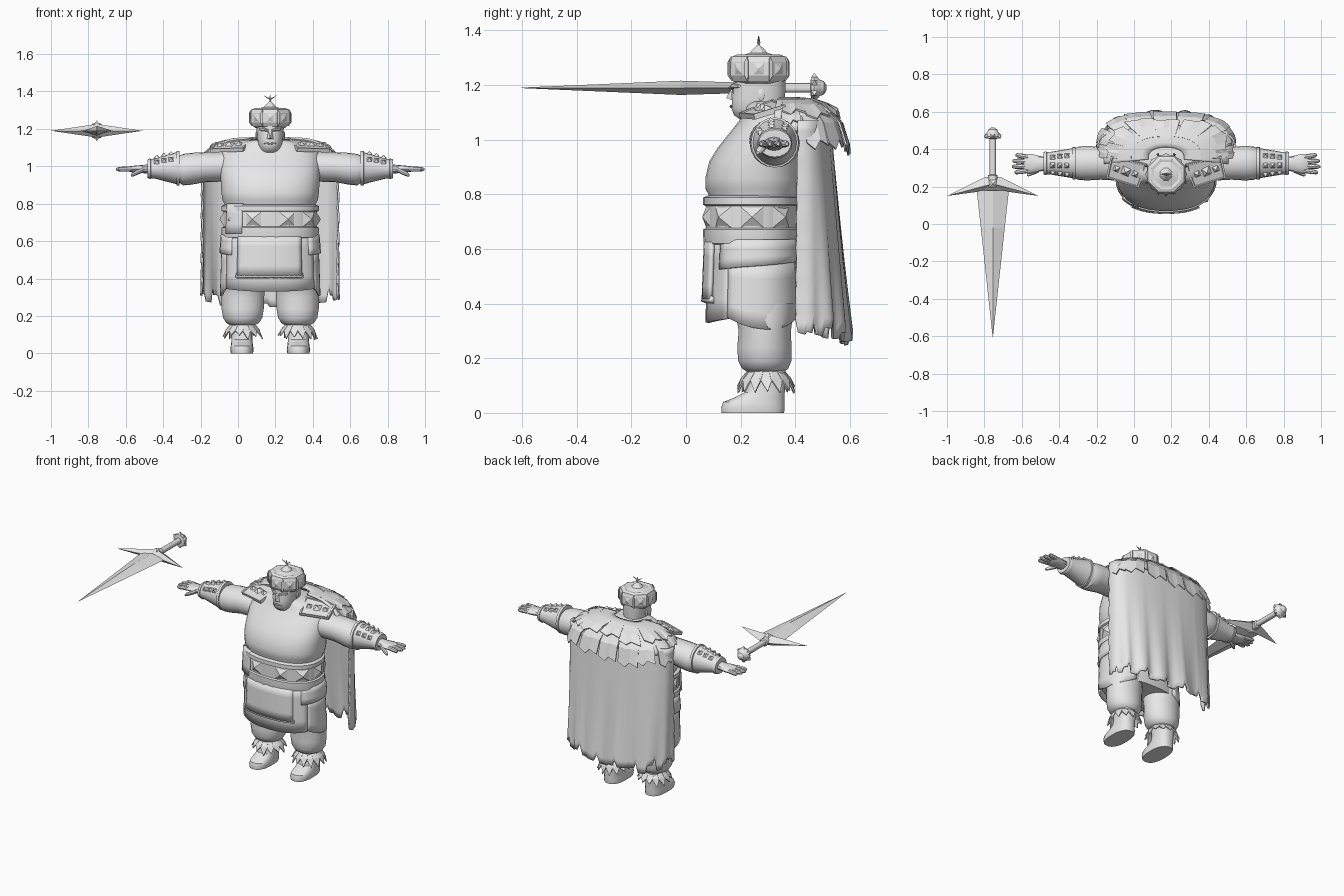
import bpy, bmesh, math, random
from mathutils import Vector, Matrix
from math import sin, cos, pi, radians

if "Cube" in bpy.data.objects:
    bpy.data.objects.remove(bpy.data.objects["Cube"])

random.seed(4)
CX = 0.172  # the figure stands to the right of the floating sword
grey = bpy.data.materials.new("warm_grey")
grey.diffuse_color = (0.8, 0.8, 0.8, 1)
grey.use_nodes = True
grey.node_tree.nodes["Principled BSDF"].inputs["Base Color"].default_value = grey.diffuse_color


def add(name, verts, faces, angle=35, thick=0):
    bm = bmesh.new()
    vs = [bm.verts.new(Vector(v) + Vector((CX, 0, 0))) for v in verts]
    for f in faces:
        bm.faces.new([vs[i] for i in f])
    bmesh.ops.recalc_face_normals(bm, faces=bm.faces)
    me = bpy.data.meshes.new(name)
    bm.to_mesh(me)
    bm.free()
    me.materials.append(grey)
    ob = bpy.data.objects.new(name, me)
    bpy.context.collection.objects.link(ob)
    if thick:
        m = ob.modifiers.new("thickness", 'SOLIDIFY')
        m.thickness, m.offset = thick, 0
    if angle:
        bpy.ops.object.select_all(action='DESELECT')
        ob.select_set(True)
        bpy.context.view_layer.objects.active = ob
        bpy.ops.object.shade_smooth_by_angle(angle=radians(angle))
    return ob


def loft(name, rings, angle=35):
    n = len(rings[0])
    faces = [(r * n + i, r * n + (i + 1) % n, (r + 1) * n + (i + 1) % n, (r + 1) * n + i)
             for r in range(len(rings) - 1) for i in range(n)]
    faces += [tuple(range(n)), tuple(range((len(rings) - 1) * n, len(rings) * n))]
    return add(name, [p for r in rings for p in r], faces, angle)


def power(v, p):
    return math.copysign(abs(v) ** p, v)


def zring(z, front, back, rx, x=0, n=32, p=0.85):
    cy, ry = (front + back) / 2, (back - front) / 2
    return [(x + rx * power(cos(a), p), cy + ry * power(sin(a), p), z)
            for a in (2 * pi * (i + 0.5) / n for i in range(n))]


def xring(x, cy, cz, ry, rz, n=20):
    return [(x, cy + ry * cos(2 * pi * i / n), cz + rz * sin(2 * pi * i / n)) for i in range(n)]


def grid(name, nu, nv, fn, thick=0.01, angle=35):
    verts = [fn(i / nu, j / nv) for j in range(nv + 1) for i in range(nu + 1)]
    w = nu + 1
    faces = [(j * w + i, j * w + i + 1, (j + 1) * w + i + 1, (j + 1) * w + i)
             for j in range(nv) for i in range(nu)]
    return add(name, verts, faces, angle, thick)


def stud(name, pos, normal, w, h, height):
    # four-sided pyramid standing on a surface
    q = Vector(normal).to_track_quat('Z', 'Y')
    pts = [(-w, -h, 0), (w, -h, 0), (w, h, 0), (-w, h, 0), (0, 0, height)]
    add(name, [Vector(pos) + q @ Vector(p) for p in pts],
        [(0, 1, 2, 3), (0, 1, 4), (1, 2, 4), (2, 3, 4), (3, 0, 4)], 0)


# tunic
loft("torso", [zring(*r) for r in (
    (.60, .085, .41, .24), (.80, .082, .42, .245), (.82, .07, .43, .256), (.86, .07, .435, .262),
    (.92, .084, .435, .265), (.97, .115, .445, .268), (1.02, .155, .45, .27), (1.07, .195, .45, .262),
    (1.10, .215, .445, .235), (1.125, .22, .43, .16), (1.14, .235, .40, .10))])

# skirt with overlapping front, side and hip panels
loft("skirt", [zring(*r) for r in ((.35, .11, .40, .258), (.45, .10, .41, .26), (.64, .085, .41, .245))])


def wrap(a0, a1, z0, z1, grow, drop=0, slant=0):
    # curved panel round the hips; angle 0 is the front
    def fn(u, v):
        a = radians(a0 + (a1 - a0) * u)
        z = z0 + (z1 - z0) * v - drop * sin(pi * u) * (1 - v) + slant * u * (1 - v)
        k = grow + 0.008 * (1 - v)
        return ((.25 + k) * power(sin(a), .85), .25 - (.16 + k) * power(cos(a), .85), z)
    return fn


grid("front_panel", 16, 4, wrap(-60, 60, .345, .64, .003, .015), .016)
grid("apron_flap", 12, 4, wrap(-36, 34, .415, .625, .018), .014)
grid("apron_border", 12, 1, wrap(-38, 36, .405, .425, .018), .022)
for s, side in ((1, "right"), (-1, "left")):
    grid(side + "_hip_panel", 16, 4, wrap(s * 60, s * 150, .35, .55, .003, .045), .016)
    grid(side + "_hip_wrap", 10, 3, wrap(s * 48, s * 155, .525, .635, .007, 0, .03), .014)

# belt with two rims, pyramid studs and a buckle
loft("belt", [zring(z, .078 - g, .405 + g, .245 + g) for z, g in (
    (.615, 0), (.62, .013), (.645, .016), (.672, .016), (.677, .006), (.757, .006), (.762, .016),
    (.788, .016), (.795, 0))], 25)
for k in range(10):
    a = radians(18 + 36 * k)
    n = (sin(a) / .26, -cos(a) / .18, 0)
    stud("belt_stud", (.247 * power(sin(a), .85), .242 - .166 * power(cos(a), .85), .717), n, .042, .038, .024)
grid("buckle", 6, 3, wrap(-57, -30, .64, .80, .012), .02)

# legs, boots and ragged fur cuffs
for s, side in ((1, "right"), (-1, "left")):
    x = s * .147
    loft(side + "_trouser", [zring(z, f, b, w, x, 24, 1) for z, f, b, w in (
        (.15, .225, .36, .065), (.162, .205, .375, .088), (.19, .19, .387, .106),
        (.24, .187, .387, .114), (.30, .192, .385, .116), (.34, .185, .39, .118), (.40, .16, .40, .11))])
    loft(side + "_boot", [zring(z, f, b, w, x + s * .004, 24, .8) for z, f, b, w in (
        (0, .13, .36, .06), (.02, .128, .362, .063), (.04, .135, .362, .06), (.055, .175, .362, .058),
        (.075, .215, .362, .056), (.11, .225, .365, .056), (.16, .225, .365, .06))])
    for k in range(14):
        a = 2 * pi * k / 14
        dz = random.uniform(-.015, .015)

        def tuft(r, da, z):
            return (x + r * cos(a + da), .293 + r * sin(a + da), z)
        add(side + "_fur_tuft", [tuft(.062, -.3, .158), tuft(.062, .3, .158), tuft(.09, .27, .125),
                                 tuft(.106, .06, .085 + dz), tuft(.09, -.27, .125)],
            [(0, 1, 2, 4), (4, 2, 3)], 0, .006)

# arms: sleeve, studded bracer, hand
for s, side in ((1, "right"), (-1, "left")):
    loft(side + "_sleeve", [xring(s * x, .325, cz, ry, rz) for x, cz, ry, rz in (
        (.18, 1.0, .08, .075), (.26, .998, .093, .08), (.35, .995, .088, .08),
        (.42, .987, .092, .085), (.465, .982, .09, .084), (.49, .985, .08, .07))])
    loft(side + "_bracer", [xring(s * x, .325, cz, ry, rz) for x, cz, ry, rz in (
        (.484, .99, .075, .08), (.484, .99, .087, .092), (.50, .99, .087, .092), (.502, .99, .08, .085),
        (.62, .988, .06, .053), (.638, .987, .06, .052), (.64, .987, .064, .056), (.656, .987, .06, .05),
        (.656, .987, .04, .03))], 30)
    loft(side + "_palm", [xring(s * x, .322, .985, ry, rz, 12) for x, ry, rz in (
        (.645, .036, .026), (.68, .042, .022), (.72, .052, .019), (.752, .05, .015), (.76, .04, .01))])
    fingers = [((.74, .322 + o, .986), (.74 + ln, .322 + o * 1.3, .984), .0135)
               for o, ln in ((-.036, .072), (-.012, .085), (.012, .082), (.036, .066))]
    fingers.append(((.68, .29, .982), (.745, .262, .952), .014))
    for p0, p1, r in fingers:
        rings = []
        for t, k in ((0, 1), (.5, 1), (.85, .85), (1, .4)):
            c = Vector(p0).lerp(Vector(p1), t)
            rings.append(xring(s * c.x, c.y, c.z, r * k, r * k, 8))
        loft(side + "_finger", rings)
    for i in range(3):
        for a in (58, 100, 142):
            x = .53 + .038 * i
            t = (x - .5) / .12
            r = (.08 - .02 * t, .085 - .032 * t)
            a_ = radians(a)
            stud(side + "_bracer_stud", (s * x, .325 + r[0] * cos(a_), .989 + r[1] * sin(a_)),
                 (0, cos(a_), sin(a_)), .014, .014, .017)

    # shoulder plate with border and three studs
    corners = [Vector((s * a, b, c)) for a, b, c in (
        (.10, .32, 1.14), (.295, .365, 1.12), (.32, .25, 1.085), (.145, .195, 1.09))]
    mid = sum(corners, Vector()) / 4
    up = Vector((s * .15, -.35, 1)).normalized()
    rings = [[mid + (c - mid) * k + up * h for c in corners]
             for k, h in ((1, -.012), (1, .009), (.9, .009), (.87, .005))]
    loft(side + "_shoulder_plate", rings, 0)
    along = (corners[1] + corners[2] - corners[0] - corners[3]) * .5
    for t, k in ((-.27, .016), (0, .024), (.27, .016)):
        stud(side + "_plate_stud", mid + along * t + up * .005, up, k, k, .02)


# shoulder mantle and ragged feather scales
def boxy(a, n):
    # rounded-square direction, 0 is the back
    d = (abs(sin(a)) ** n + abs(cos(a)) ** n) ** (1 / n)
    return sin(a) / d, cos(a) / d


def mantle(a, v):
    prof = ((.27, 1.15), (.58, 1.145), (.86, 1.105), (1.0, 1.03), (1.03, .91))
    t = min(v, .999) * (len(prof) - 1)
    i = int(t)
    f, z = (prof[i][k] + (prof[i + 1][k] - prof[i][k]) * (t - i) for k in (0, 1))
    bx, by = boxy(a, 2.2 + 1.2 * min(1, v * 1.6))
    return Vector((.355 * f * bx, .355 + .205 * f * by, z))


grid("mantle", 36, 8, lambda u, v: mantle(radians(-100 + 200 * u), v * .74), .012)
for n, v0, v1, lift in ((7, .2, .62, .015), (9, .45, .98, .028)):
    for k in range(n):
        a = radians(-92 + 184 * (k + .5 + random.uniform(-.12, .12)) / n)
        w = radians(98 / n)
        end = v1 + random.uniform(-.08, .03)
        if abs(a) > 1.25:
            end = min(end, .74)
        start = min(v0, end - .2)
        rows = []
        for t in (0, .5, 1):
            row = []
            for i, drop in ((-1, -.03), (-.2, -.07), (.25, .0), (1, -.05)):
                p = mantle(a + w * i * (1 - .08 * t), start + (end + drop * t - start) * t)
                row.append(p + Vector((sin(a) * .4, cos(a), .5)) * (.006 + lift * t))
            rows += row
        add("feather_scale", rows, [(r * 4 + i, r * 4 + i + 1, r * 4 + i + 5, r * 4 + i + 4)
                                    for r in (0, 1) for i in range(3)], 0, .007)

# long cape, smooth above with folds and a torn hem below
hem = [random.uniform(-.025, .035) for _ in range(73)]


def cape_point(u, v):
    a = radians(-96 + 192 * u)
    t = 2 * u - 1
    i = round(u * 72)
    bottom = .27 + .05 * t * t + hem[i // 4 * 4] + (.04 if i % 8 == 0 else 0)
    z = 1.07 + (bottom - 1.07) * v
    wave = v ** 2.5 * sin(u * 48 + 1.5 * sin(u * 9))
    fold = 1 + .012 * wave + .01 * sin(v * 45) * abs(t) ** 8
    bx, by = boxy(a, 2.5)
    return (.364 * fold * bx, .42 + (.105 + .07 * v) * fold * by + .01 * wave * max(by, 0), z)


grid("cape", 72, 20, cape_point, .01, 50)

# head and face
loft("head", [zring(z, f, b, w, 0, 24, .85) for z, f, b, w in (
    (1.05, .22, .38, .075), (1.08, .19, .37, .058), (1.09, .175, .365, .056), (1.115, .166, .362, .066),
    (1.15, .168, .362, .07), (1.18, .172, .365, .072), (1.23, .175, .365, .075))], 45)
loft("neck_collar", [zring(z, f, b, w, 0, 24, 1) for z, f, b, w in (
    (1.08, .205, .41, .10), (1.11, .21, .40, .098), (1.13, .23, .395, .09), (1.13, .25, .38, .07))])
add("nose", [(-.009, .17, 1.192), (.009, .17, 1.192), (.018, .168, 1.145), (-.018, .168, 1.145),
             (0, .147, 1.153)], [(0, 1, 4), (1, 2, 4), (2, 3, 4), (3, 0, 4), (0, 3, 2, 1)], 0)
loft("mouth", [xring(x, .168, 1.122, r, r * .7, 8) for x, r in ((-.032, .002), (0, .009), (.032, .002))])
for s, side in ((1, "right"), (-1, "left")):
    loft(side + "_brow", [xring(s * x, y, z, r, r, 8) for x, y, z, r in (
        (.008, .168, 1.19, .006), (.03, .172, 1.197, .009), (.058, .195, 1.196, .005))])
    loft(side + "_ear", [xring(s * x, .275, 1.165, r, r * 1.6, 10) for x, r in ((.062, .01), (.075, .014), (.079, .008))])

# eight-sided padded crown with cap, spike and forked finial
hat_y = .266
loft("hat", [[(r * cos(pi * (i + .5) / 4), hat_y + r * sin(pi * (i + .5) / 4), z) for i in range(8)]
             for z, r in ((1.205, .085), (1.215, .10), (1.235, .112), (1.285, .112), (1.305, .104),
                          (1.312, .085), (1.308, .07), (1.318, .035), (1.328, .026), (1.346, .006))], 20)
for k in range(8):
    a = pi * k / 4
    d = Vector((cos(a), sin(a), 0))
    stud("hat_stud", Vector((0, hat_y, 1.26)) + d * .102, d, .022, .024, .01)
    add("hat_seam", [Vector((0, hat_y, z)) + Matrix.Rotation(pi / 8 + da, 3, 'Z') @ d * r
                     for z, r, da in ((1.215, .104, 0), (1.235, .117, -.06), (1.285, .117, -.06),
                                      (1.305, .107, 0), (1.285, .117, .06), (1.235, .117, .06))],
        [(0, 1, 2, 3, 4, 5)], 0, .006)
loft("finial_stem", [zring(z, hat_y - r, hat_y + r, r, 0, 8, 1) for z, r in (
    (1.34, .006), (1.352, .004), (1.356, .008), (1.362, .004), (1.38, .002))])
for s in (1, -1):
    loft("finial_fork", [xring(s * x, hat_y, z, r, r, 6) for x, z, r in (
        (0, 1.36, .004), (.015, 1.366, .004), (.033, 1.378, .001))])

# floating sword: blade, guard, grip, pommel
SX, SZ = -.755 - CX, 1.19
loft("blade", [[(SX - w, y, SZ), (SX, y, SZ + h), (SX + w, y, SZ), (SX, y, SZ - h)]
               for y, w, h in ((-.603, .001, .001), (-.02, .064, .026), (.18, .086, .02))], 0)
outline = [(-.245, .15), (-.045, .25), (.045, .25), (.245, .15), (.06, .175), (-.06, .175)]
add("guard", [(SX + x, y, SZ) for x, y in outline] + [(SX, .215, SZ + .036), (SX, .215, SZ - .036)],
    [(i, (i + 1) % 6, t) for i in range(6) for t in (6, 7)], 0)
stud("guard_gem", (SX, .215, SZ + .028), (0, 0, 1), .02, .02, .016)
loft("grip", [[(SX + r * cos(pi * i / 6), y, SZ + r * sin(pi * i / 6)) for i in range(12)] for y, r in (
    (.22, .026), (.26, .026), (.265, .018), (.455, .018), (.458, .04), (.468, .044), (.483, .038),
    (.49, .03), (.505, .024), (.515, .008))], 30)
for k in range(6):
    a = pi * k / 3 + pi / 6
    stud("pommel_stud", (SX + .04 * cos(a), .47, SZ + .04 * sin(a)), (cos(a), 0, sin(a)), .011, .011, .015)
